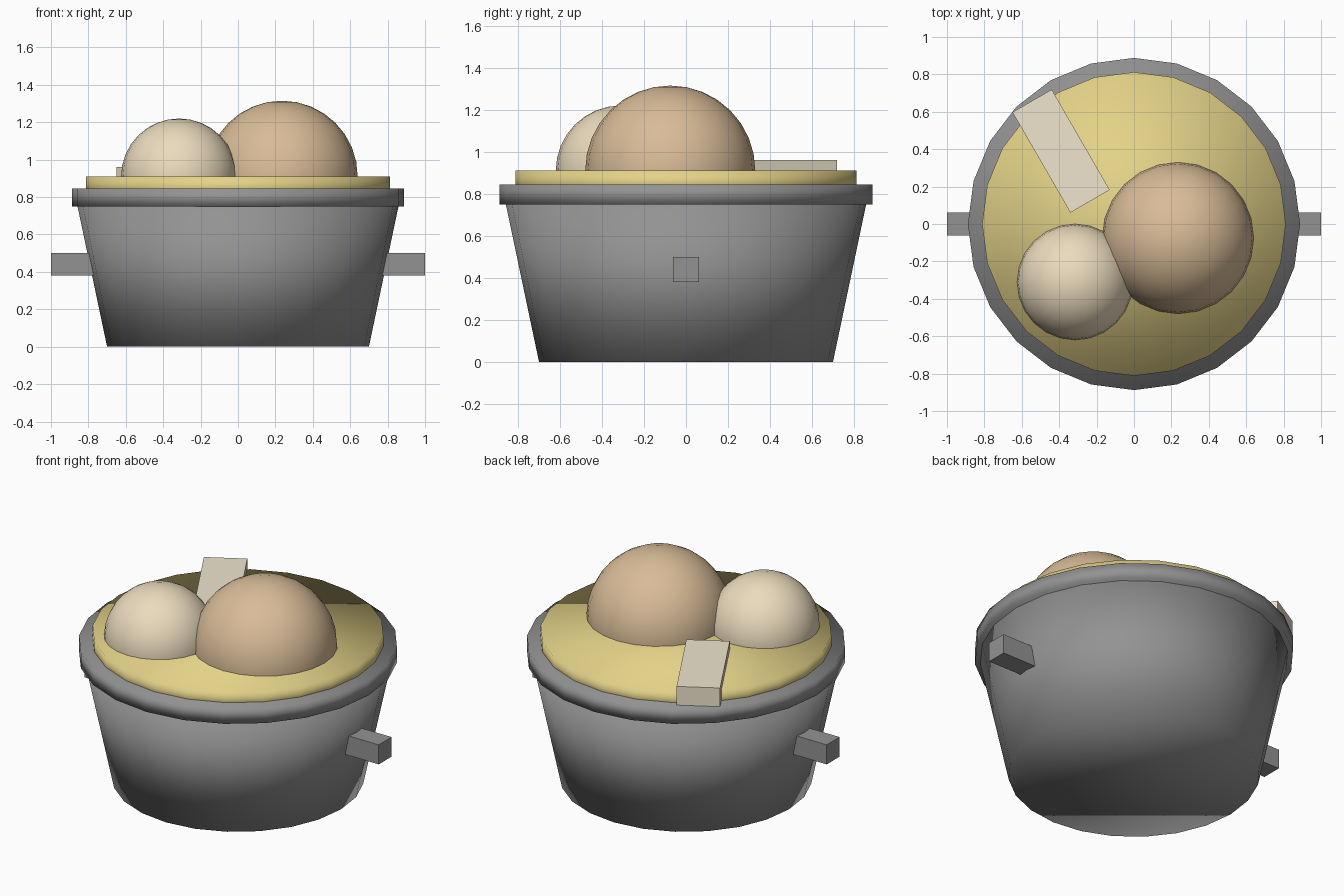
import bpy
import math

if "Cube" in bpy.data.objects:
    bpy.data.objects.remove(bpy.data.objects["Cube"])

SIDES = 24
IRON = (0.29, 0.29, 0.29)


def finish(obj, name, color):
    obj.name = name
    mat = bpy.data.materials.new(name + "_material")
    mat.diffuse_color = (*color, 1)
    mat.use_nodes = True
    mat.node_tree.nodes["Principled BSDF"].inputs["Base Color"].default_value = mat.diffuse_color
    obj.data.materials.append(mat)
    return obj


def drum(name, r_bottom, r_top, z0, z1, color):
    bpy.ops.mesh.primitive_cone_add(vertices=SIDES, radius1=r_bottom, radius2=r_top,
                                    depth=z1 - z0, location=(0, 0, (z0 + z1) / 2))
    bpy.ops.object.shade_smooth()
    return finish(bpy.context.object, name, color)


def box(name, center, size, color, angle=0):
    bpy.ops.mesh.primitive_cube_add(size=1, location=center, rotation=(0, 0, angle))
    obj = bpy.context.object
    obj.scale = size
    bpy.ops.object.transform_apply(location=False, rotation=False, scale=True)
    return finish(obj, name, color)


def ball(name, center, radius, color):
    bpy.ops.mesh.primitive_uv_sphere_add(segments=24, ring_count=16,
                                         radius=radius, location=center)
    bpy.ops.object.shade_smooth()
    return finish(bpy.context.object, name, color)


# Tapered pot body, rim band and the broth filling it
drum("pot_body", 0.70, 0.86, 0.0, 0.76, IRON)
drum("pot_rim", 0.888, 0.888, 0.75, 0.845, IRON)
drum("broth", 0.812, 0.812, 0.80, 0.91, (0.77, 0.645, 0.246))

# Stub handles on both sides
for side, x in (("left", -1), ("right", 1)):
    box(side + "_handle", (x * 0.87, 0, 0.44), (0.26, 0.125, 0.12), IRON)

# Round dumplings half sunk in the broth
ball("large_dumpling", (0.235, -0.075, 0.91), 0.405, (0.69, 0.50, 0.31))
ball("small_dumpling", (-0.315, -0.31, 0.91), 0.31, (0.83, 0.71, 0.51))

# Flat slice lying across the broth and rim
box("slice", (-0.39, 0.39, 0.88), (0.62, 0.243, 0.16), (0.87, 0.79, 0.62),
    math.radians(-60))
